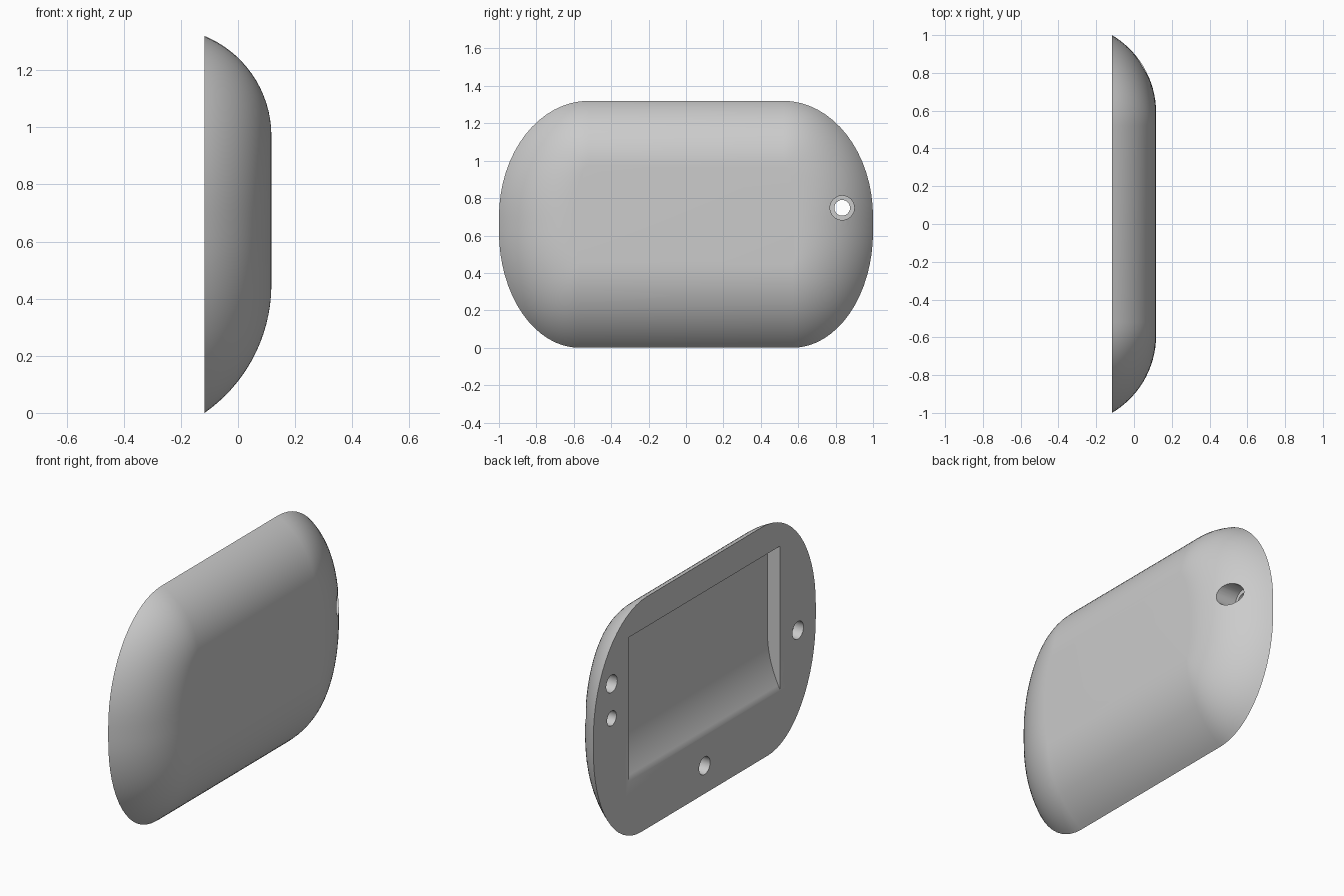
import bpy, bmesh
from math import sin, cos, pi, sqrt, radians
from mathutils import Matrix

if "Cube" in bpy.data.objects:
    bpy.data.objects.remove(bpy.data.objects["Cube"], do_unlink=True)

BACK, FRONT = -0.117, 0.117
DEPTH = FRONT - BACK

grey = bpy.data.materials.new("light grey")
grey.use_nodes = True
grey.diffuse_color = (0.6, 0.6, 0.6, 1)
grey.node_tree.nodes["Principled BSDF"].inputs["Base Color"].default_value = (0.6, 0.6, 0.6, 1)


def make_object(name, bm):
    bmesh.ops.recalc_face_normals(bm, faces=bm.faces)
    mesh = bpy.data.meshes.new(name)
    bm.to_mesh(mesh)
    bm.free()
    mesh.materials.append(grey)
    obj = bpy.data.objects.new(name, mesh)
    bpy.context.collection.objects.link(obj)
    return obj


def inset(run, drop):
    """Distance in from the rim of a circular edge arc, at a drop below the face."""
    radius = (DEPTH ** 2 + run ** 2) / (2 * DEPTH)
    return run - sqrt(max(0, 2 * radius * drop - drop ** 2))


def ring(x, steps=16):
    """Rounded outline of the shell at one depth."""
    drop = FRONT - x
    side = 1 - inset(0.41, drop)
    top = 1.32 - inset(0.35, drop)
    bottom = inset(0.45, drop)
    corners = [(1, 0.52, 0.70, top), (-1, 0.52, 0.70, top),
               (-1, 0.57, 0.62, bottom), (1, 0.57, 0.62, bottom)]
    points = []
    for quarter, (sign, cy, cz, edge) in enumerate(corners):
        for i in range(steps + 1):
            a = (quarter + i / steps) * pi / 2
            points.append((x, sign * cy + (side - cy) * cos(a),
                           cz + abs(edge - cz) * sin(a)))
    return points


# domed shell with a flat back
bm = bmesh.new()
levels = 16
rings = []
for i in range(levels + 1):
    x = FRONT - DEPTH * (1 - cos(i / levels * pi / 2))
    rings.append([bm.verts.new(p) for p in ring(x)])
for a, b in zip(rings, rings[1:]):
    for i in range(len(a)):
        j = (i + 1) % len(a)
        bm.faces.new((a[i], a[j], b[j], b[i]))
bm.faces.new(rings[0])
bm.faces.new(rings[-1])
shell = make_object("shell", bm)


# cutter for the back pocket, with a curved lower floor
def pocket_cutter():
    floor, low, high, bend = BACK + 0.08, 0.33, 1.15, 0.30
    profile = [(BACK - 0.1, high), (floor, high)]
    for i in range(13):
        t = i / 12
        profile.append((floor - 0.08 * t * t, low + bend * (1 - t)))
    profile.append((BACK - 0.1, low))
    bm = bmesh.new()
    face = bm.faces.new([bm.verts.new((x, -0.68, z)) for x, z in profile])
    wall = bmesh.ops.extrude_face_region(bm, geom=[face])
    bmesh.ops.translate(bm, vec=(0, 1.36, 0),
                        verts=[v for v in wall["geom"] if isinstance(v, bmesh.types.BMVert)])
    return make_object("pocket_cutter", bm)


def hole_cutter(name, y, z, radius, start, end):
    bm = bmesh.new()
    place = Matrix.Translation(((start + end) / 2, y, z)) @ Matrix.Rotation(pi / 2, 4, "Y")
    bmesh.ops.create_cone(bm, cap_ends=True, segments=32, radius1=radius, radius2=radius,
                          depth=end - start, matrix=place)
    return make_object(name, bm)


# pocket, three blind sockets, and the stepped through hole
cutters = [pocket_cutter(),
           hole_cutter("through_hole_cutter", 0.835, 0.748, 0.042, -0.3, 0.3),
           hole_cutter("counterbore_cutter", 0.835, 0.748, 0.065, -0.05, 0.3)]
for y, z in [(0.835, 0.945), (-0.84, 0.61), (0, 0.16)]:
    cutters.append(hole_cutter("socket_cutter", y, z, 0.05, -0.3, BACK + 0.06))

bpy.context.view_layer.objects.active = shell
for cutter in cutters:
    mod = shell.modifiers.new(cutter.name, "BOOLEAN")
    mod.operation = "DIFFERENCE"
    mod.solver = "EXACT"
    mod.object = cutter
    bpy.ops.object.modifier_apply(modifier=mod.name)
for cutter in cutters:
    bpy.data.objects.remove(cutter, do_unlink=True)

bpy.ops.object.select_all(action="DESELECT")
shell.select_set(True)
bpy.ops.object.shade_smooth_by_angle(angle=radians(30))
